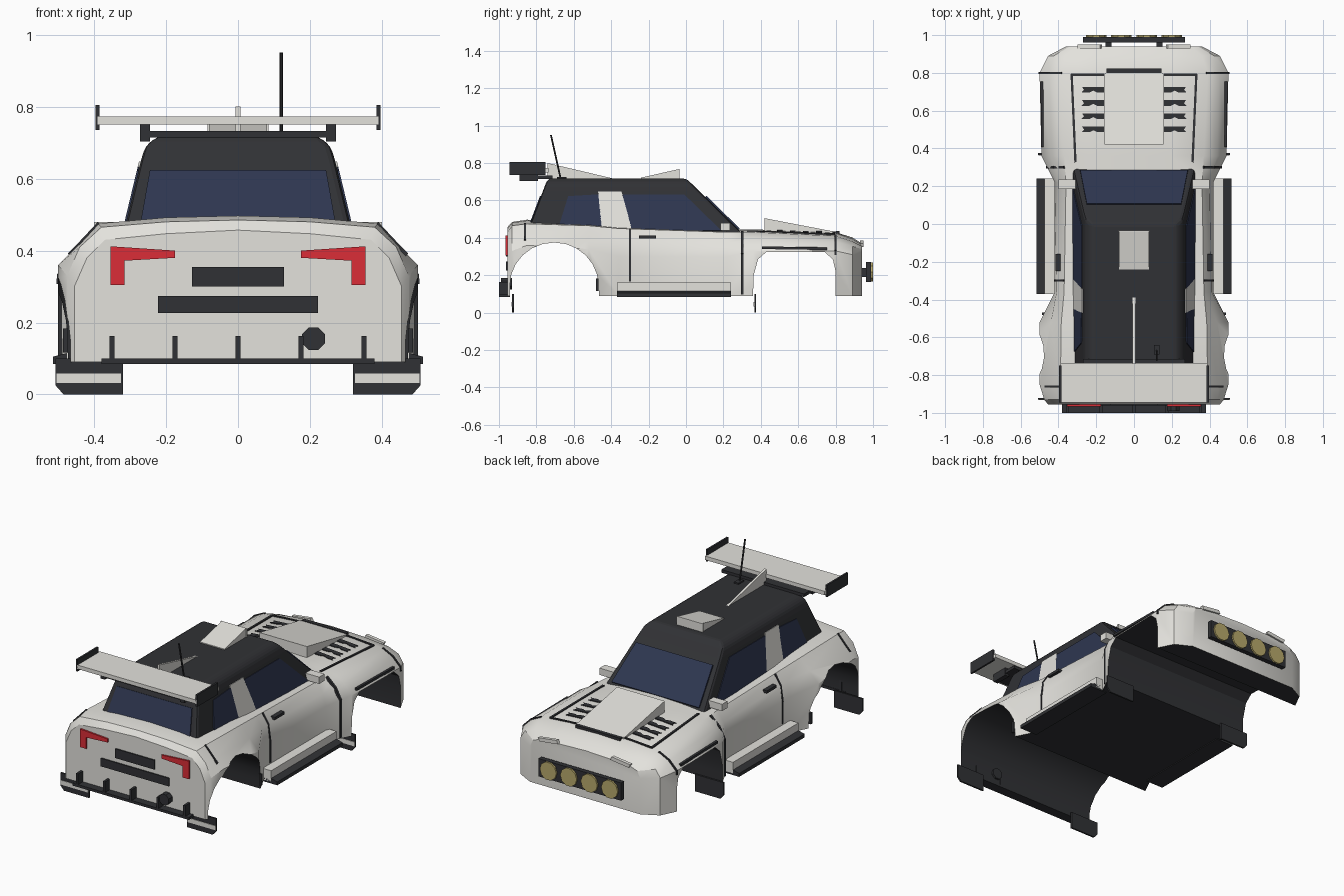
import bpy, bmesh, math
from mathutils import Vector, Matrix

if "Cube" in bpy.data.objects:
    bpy.data.objects.remove(bpy.data.objects["Cube"])


def material(name, r, g, b):
    m = bpy.data.materials.new(name)
    m.diffuse_color = (r, g, b, 1)
    m.use_nodes = True
    m.node_tree.nodes["Principled BSDF"].inputs["Base Color"].default_value = m.diffuse_color
    return m


WHITE = material("white_paint", .77, .76, .72)
DARK = material("dark_plastic", .03, .031, .035)
GLASS = material("tinted_glass", .027, .037, .08)
RED = material("red_lens", .71, .026, .038)
YELLOW = material("yellow_lens", .48, .40, .15)


def finish(name, bm, mat, mirror=False):
    bmesh.ops.recalc_face_normals(bm, faces=bm.faces)
    me = bpy.data.meshes.new(name)
    bm.to_mesh(me)
    bm.free()
    me.materials.append(mat)
    ob = bpy.data.objects.new(name, me)
    bpy.context.collection.objects.link(ob)
    if mirror:
        ob.modifiers.new("mirror", 'MIRROR').use_mirror_merge = False
    return ob


def loft(name, rings, mat):
    bm = bmesh.new()
    rows = [[bm.verts.new(p) for p in r] for r in rings]
    n = len(rows[0])
    for a, b in zip(rows, rows[1:]):
        for i in range(n):
            bm.faces.new((a[i], a[(i + 1) % n], b[(i + 1) % n], b[i]))
    bm.faces.new(rows[0])
    bm.faces.new(rows[-1])
    return finish(name, bm, mat)


def slab(name, pts, vec, mat, mirror=False):
    """Polygon pushed along a vector."""
    bm = bmesh.new()
    f = bm.faces.new([bm.verts.new(p) for p in pts])
    ext = bmesh.ops.extrude_face_region(bm, geom=[f])
    bmesh.ops.translate(bm, vec=vec, verts=[v for v in ext['geom'] if isinstance(v, bmesh.types.BMVert)])
    return finish(name, bm, mat, mirror)


def box(name, x0, x1, y0, y1, z0, z1, mat, mirror=False):
    return slab(name, [(x0, y0, z0), (x1, y0, z0), (x1, y1, z0), (x0, y1, z0)], (0, 0, z1 - z0), mat, mirror)


def side(name, yz, x0, x1, mat, mirror=False):
    """Side-view outline pushed across x."""
    return slab(name, [(x0, y, z) for y, z in yz], (x1 - x0, 0, 0), mat, mirror)


def strip(name, pts, w, mat, mirror=True):
    bm = bmesh.new()
    for p, q in zip(pts, pts[1:]):
        p, q = Vector(p), Vector(q)
        d = q - p
        m = Matrix.Translation((p + q) / 2) @ d.to_track_quat('Z', 'Y').to_matrix().to_4x4()
        bmesh.ops.create_cube(bm, size=1, matrix=m @ Matrix.Diagonal((w, w, d.length + w / 2, 1)))
    return finish(name, bm, mat, mirror)


def rod(name, p, q, r, n, mat):
    p, q = Vector(p), Vector(q)
    bm = bmesh.new()
    m = Matrix.Translation((p + q) / 2) @ (q - p).to_track_quat('Z', 'Y').to_matrix().to_4x4()
    bmesh.ops.create_cone(bm, cap_ends=True, segments=n, radius1=r, radius2=r,
                          depth=(q - p).length, matrix=m @ Matrix.Rotation(math.pi / n, 4, 'Z'))
    return finish(name, bm, mat)


# body shell: y, side x, side top z, haunch x z, shoulder x z, inner z, centre z
stations = [
    (-.955, .455, .30, .42, .38, .37, .43, .447, .457),
    (-.93, .475, .33, .44, .41, .38, .465, .48, .485),
    (-.85, .50, .36, .45, .41, .39, .475, .492, .497),
    (-.52, .50, .34, .44, .40, .385, .465, .475, .48),
    (-.36, .42, .30, .41, .39, .37, .45, .46, .465),
    (.22, .42, .30, .40, .37, .36, .43, .44, .445),
    (.36, .49, .33, .44, .39, .37, .43, .44, .445),
    (.80, .50, .33, .45, .38, .39, .41, .425, .43),
    (.89, .455, .31, .425, .355, .36, .38, .395, .402),
    (.94, .36, .30, .34, .34, .30, .355, .363, .37)]
rings = []
for y, xs, zs, xh, zh, xt, zt, zi, zc in stations:
    half = [(xs, .09), (xs, zs), (xh, zh), (xt, zt), (.2, zi)]
    full = half + [(0, zc)] + [(-x, z) for x, z in reversed(half)]
    rings.append([(x, y, z) for x, z in full])
body = loft("body_shell", rings, WHITE)
body.data.materials.append(DARK)
for f in body.data.polygons:
    if f.normal.z < -.9:
        f.material_index = 1

# wheel wells cut through the body
arc = [(-.705 - .237 * math.cos(t * math.pi / 12), .145 + .23 * math.sin(t * math.pi / 12)) for t in range(13)]
rear_well = [(-.942, 0)] + arc + [(-.46, 0)]
front_well = [(.355, 0), (.362, .2), (.385, .285), (.43, .325), (.74, .325), (.785, .285), (.80, .22), (.80, 0)]
bpy.context.view_layer.objects.active = body
for prof in (rear_well, front_well):
    cut = side("well_cutter", prof, -.7, .7, DARK)
    cut.hide_render = True
    mod = body.modifiers.new("well", 'BOOLEAN')
    mod.object, mod.operation, mod.solver, mod.material_mode = cut, 'DIFFERENCE', 'EXACT', 'TRANSFER'
    bpy.ops.object.modifier_apply(modifier=mod.name)
    bpy.data.objects.remove(cut)
body.select_set(True)
bpy.ops.object.shade_smooth_by_angle(angle=math.radians(28))

# cabin
cabin = loft("cabin", [[(w, a, z), (w, b, z), (-w, b, z), (-w, a, z)] for z, w, a, b in (
    (.40, .33, -.86, .325), (.65, .27, -.765, .07), (.69, .258, -.75, .03), (.717, .225, -.735, 0))], DARK)
bev = cabin.modifiers.new("soft_edges", 'BEVEL')
bev.width, bev.segments, bev.angle_limit = .015, 2, math.radians(25)


def side_panel(name, yz, mat):
    slab(name, [(.322 - .24 * (z - .4), y, z) for y, z in yz], (.012, 0, .003), mat, True)


side_panel("front_side_window", [(-.34, .63), (-.01, .63), (.19, .435), (-.29, .44)], GLASS)
side_panel("rear_side_window", [(-.68, .46), (-.63, .62), (-.465, .63), (-.45, .45)], GLASS)
side_panel("door_pillar", [(-.47, .645), (-.345, .645), (-.285, .43), (-.45, .43)], WHITE)
slab("windscreen", [(x, .318 - 1.02 * (z - .4), z) for x, z in
     ((-.285, .44), (.285, .44), (.25, .615), (-.25, .615))], (0, .01, .01), GLASS)
slab("rear_window", [(x, -.852 + .38 * (z - .4), z) for x, z in
     ((-.27, .48), (.27, .48), (.245, .62), (-.245, .62))], (0, -.012, .004), GLASS)

# roof parts
slab("roof_scoop", [(-.085, -.035, .712), (.085, -.035, .712), (.085, -.035, .767), (-.085, -.035, .767)],
     (0, -.005, 0), WHITE)
side("roof_scoop_wedge", [(-.24, .71), (-.24, .722), (-.04, .767), (-.04, .71)], -.08, .08, WHITE)
side("roof_fin", [(-.38, .715), (-.74, .715), (-.74, .80)], -.007, .007, WHITE)
box("antenna_base", .105, .135, -.69, -.64, .71, .725, DARK)
rod("antenna", (.12, -.67, .715), (.12, -.722, .95), .005, 8, DARK)

# rear wing
box("wing_blade", -.39, .39, -.945, -.735, .75, .773, WHITE)
box("wing_end_plate", .385, .396, -.945, -.75, .735, .805, DARK, True)
box("lower_wing", -.27, .27, -.89, -.715, .715, .733, DARK)
box("lower_wing_end", .245, .273, -.89, -.79, .703, .75, DARK, True)

# hood parts
side("hood_scoop", [(.42, .42), (.42, .505), (.80, .432), (.80, .41)], -.155, .155, WHITE)
box("hood_slot", -.145, .145, .80, .822, .41, .436, DARK)
strip("hood_seam", [(.31, .33, .434), (.33, .79, .416), (.15, .79, .427)], .012, DARK)
for i in range(4):
    y = .50 + .07 * i
    z = .437 - .034 * (y - .36)
    outline = [(.16, .016), (.275, .016), (.265, 0), (.278, -.014), (.235, -.014), (.215, -.004), (.195, -.014),
               (.16, -.014)]
    slab("hood_louvre", [(x, y + d, z - .07 * (x - .22) - .006) for x, d in outline], (0, 0, .012), DARK, True)

# nose parts
box("lamp_bar", -.27, .27, .962, .99, .165, .27, DARK)
box("lamp_bracket", .12, .15, .93, .965, .19, .24, DARK, True)
for x in (-.2, -.067, .067, .2):
    rod("driving_lamp", (x, .98, .217), (x, 1, .217), .054, 10, YELLOW)
slab("headlight_slit", [(.17, .93, .365), (.29, .93, .35), (.30, .93, .37), (.18, .93, .385)],
     (0, .02, 0), WHITE, True)

# body side details
strip("rear_door_seam", [(.418, -.3, .17), (.418, -.3, .30), (.405, -.3, .39), (.37, -.3, .445)], .011, DARK)
strip("front_door_seam", [(.458, .3, .10), (.458, .3, .315), (.423, .3, .38), (.37, .3, .428)], .014, DARK)
strip("rear_fender_seam", [(.468, -.86, .39), (.448, -.86, .41), (.388, -.86, .474)], .01, DARK)
strip("front_fender_seam", [(.50, .80, .31), (.498, .80, .332), (.45, .80, .38), (.385, .80, .411)], .01, DARK)
strip("front_fender_vent", [(.486, .41, .347), (.487, .75, .342)], .014, DARK)
strip("rear_fender_edge", [(.48, -.475, .12), (.48, -.475, .18)], .014, DARK)
box("door_handle", .39, .416, -.25, -.16, .397, .413, DARK, True)
box("door_mirror", .31, .40, .185, .235, .44, .48, WHITE, True)
box("side_skirt", .39, .475, -.37, .24, .095, .16, WHITE, True)
slab("skirt_plate", [(.40, -.37, .085), (.515, -.37, .085), (.515, -.37, .105), (.475, -.37, .115), (.40, -.37, .115)],
     (0, .61, 0), DARK, True)

# mud flaps
for y in (-.925, .37):
    slab("mud_flap", [(x, y - .005, z) for x, z in ((.32, 0), (.485, 0), (.507, .025), (.507, .10), (.32, .10))],
         (0, .01, 0), DARK, True)
    box("mud_flap_stripe", .325, .505, y - .008, y, .032, .058, WHITE, True)

# tail parts
slab("tail_light", [(x, -.965, z) for x, z in ((.175, .38), (.315, .372), (.315, .305), (.355, .305), (.355, .412),
     (.175, .40))], (0, .03, 0), RED, True)
box("tail_plate", -.128, .128, -.962, -.945, .30, .355, DARK)
box("tail_vent", -.222, .222, -.962, -.945, .226, .274, DARK)
box("diffuser", -.38, .38, -1, -.94, .085, .10, DARK)
for i in range(-2, 3):
    side("diffuser_fin", [(-1, .09), (-.94, .09), (-.94, .163), (-1, .163)], .175 * i - .007, .175 * i + .007, DARK)
rod("exhaust", (.21, -.99, .155), (.21, -.93, .155), .034, 8, DARK)
